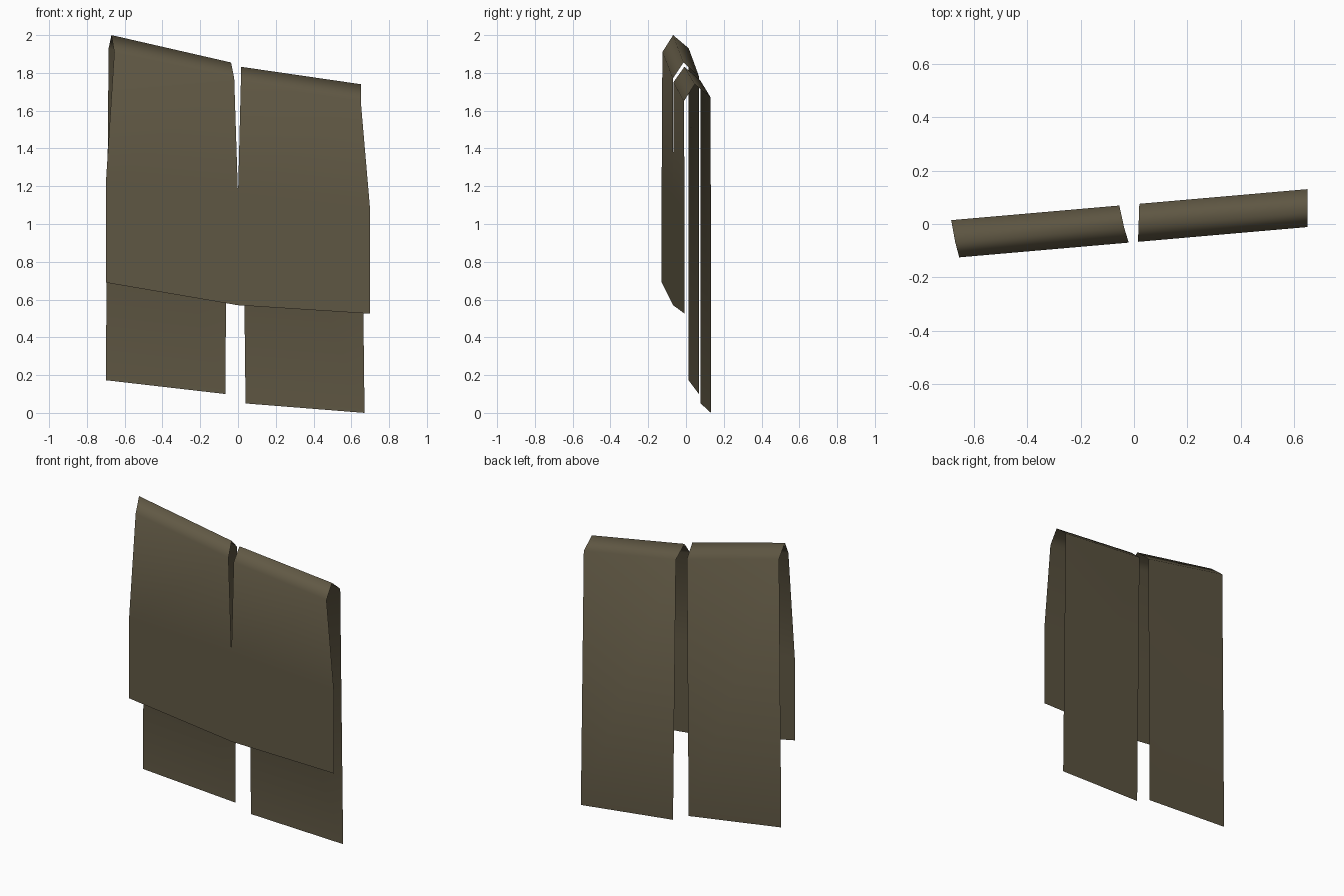
import bpy, bmesh

if "Cube" in bpy.data.objects:
    bpy.data.objects.remove(bpy.data.objects["Cube"])

# single dark olive cloth
cloth = bpy.data.materials.new("dark_olive_cloth")
cloth.diffuse_color = (0.118, 0.098, 0.058, 1)
cloth.use_nodes = True
cloth.node_tree.nodes["Principled BSDF"].inputs["Base Color"].default_value = cloth.diffuse_color

SLANT = 0.087                               # the line the cloth hangs on runs askew in y
FRONT, RIDGE, BACK = -0.068, -0.010, 0.074  # y offsets across the fold

# rows from front hem, over the ridge, to back hem: (x left, z left, x right, z right, offset)
left_panel = [
    (-0.700, 0.69, 0.000, 0.57, FRONT),
    (-0.700, 1.21, 0.000, 1.15, FRONT),
    (-0.655, 1.91, -0.020, 1.77, FRONT),
    (-0.670, 2.00, -0.037, 1.855, RIDGE),
    (-0.685, 1.93, -0.055, 1.78, BACK),
    (-0.700, 0.173, -0.067, 0.10, BACK),
]
right_panel = [
    (0.000, 0.57, 0.700, 0.525, FRONT),
    (0.000, 1.15, 0.700, 1.07, FRONT),
    (0.015, 1.75, 0.650, 1.65, FRONT),
    (0.017, 1.832, 0.650, 1.74, RIDGE),
    (0.020, 1.76, 0.650, 1.67, BACK),
    (0.040, 0.05, 0.670, 0.00, BACK),
]


def add_panel(bm, rows):
    """Skin a strip of quads through the rows."""
    pairs = []
    for xl, zl, xr, zr, off in rows:
        pairs.append([bm.verts.new((x, SLANT * x + off, z))
                      for x, z in ((xl, zl), (xr, zr))])
    for (a, b), (d, c) in zip(pairs, pairs[1:]):
        bm.faces.new((a, b, c, d)).smooth = True


# both panels share the lower front, where the slit ends
bm = bmesh.new()
add_panel(bm, left_panel)
add_panel(bm, right_panel)
bmesh.ops.remove_doubles(bm, verts=bm.verts, dist=0.001)
mesh = bpy.data.meshes.new("draped_cloth")
bm.to_mesh(mesh)
bm.free()
mesh.materials.append(cloth)
bpy.context.collection.objects.link(bpy.data.objects.new("draped_cloth", mesh))
